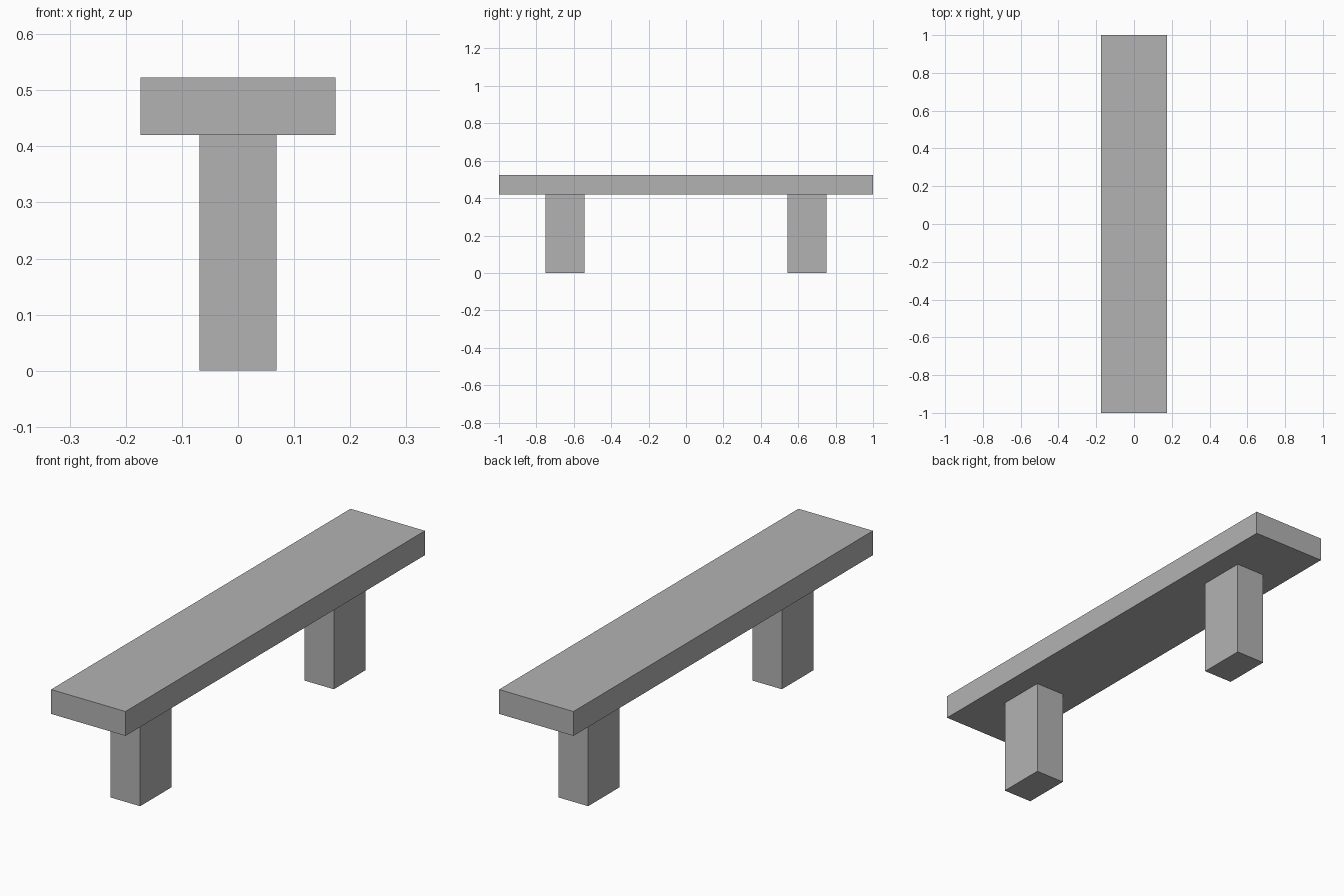
import bpy

cube = bpy.data.objects.get("Cube")
if cube:
    bpy.data.objects.remove(cube, do_unlink=True)

# Plain stone grey
stone = bpy.data.materials.new("stone_grey")
stone.use_nodes = True
grey = (0.45, 0.45, 0.45, 1)
stone.diffuse_color = grey
stone.node_tree.nodes["Principled BSDF"].inputs["Base Color"].default_value = grey


def box(name, size, centre):
    bpy.ops.mesh.primitive_cube_add(size=1, location=centre)
    part = bpy.context.object
    part.name = name
    part.scale = size
    bpy.ops.object.transform_apply(location=False, rotation=False, scale=True)
    part.data.materials.append(stone)
    return part


top_z, seat_z = 0.523, 0.42

# Long slab seat
box("seat", (0.348, 2, top_z - seat_z), (0, 0, (top_z + seat_z) / 2))

# Block legs, one near each end
for name, side in (("front_leg", -1), ("back_leg", 1)):
    box(name, (0.138, 0.21, seat_z), (0, side * 0.647, seat_z / 2))
